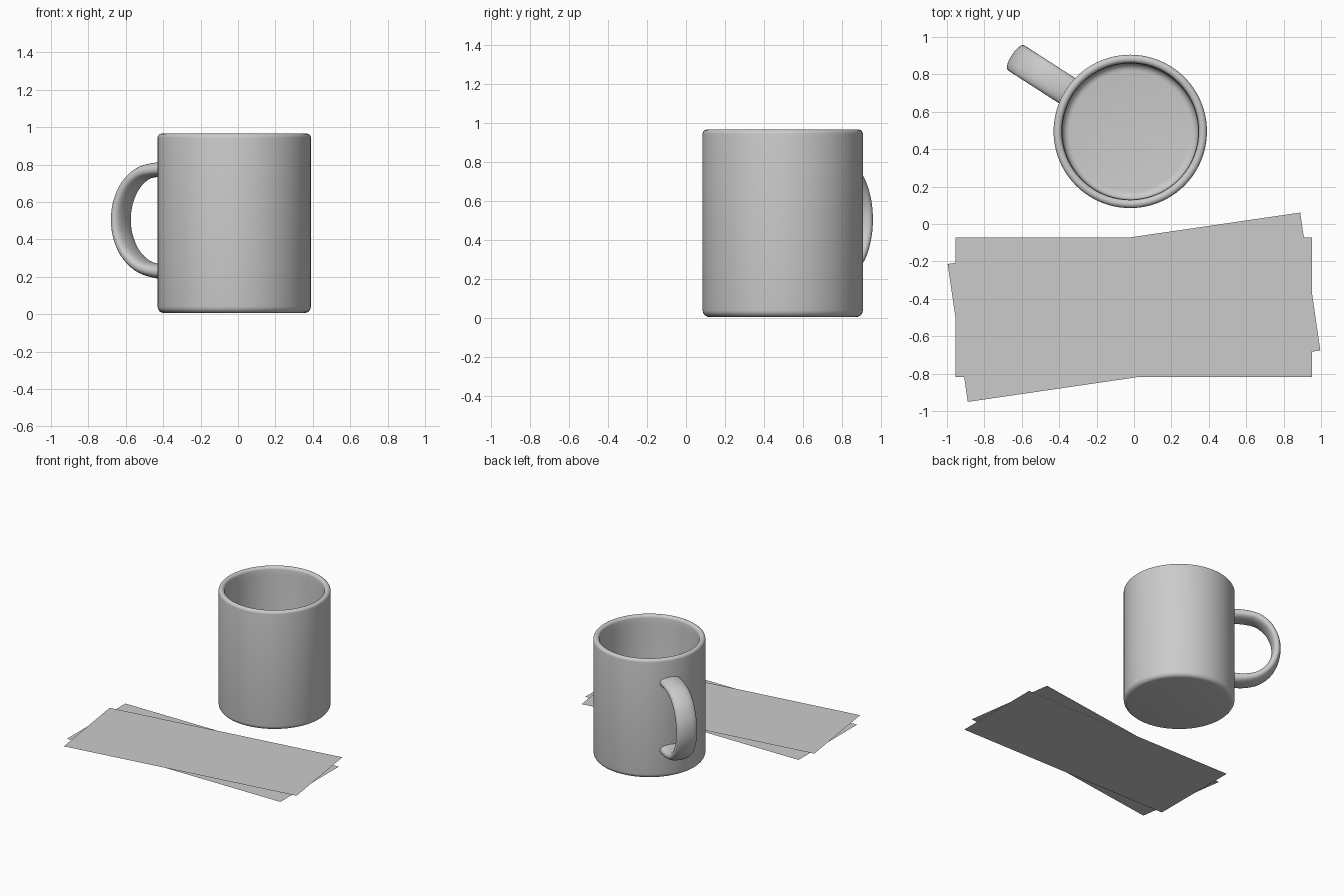
import bpy, bmesh, math
from mathutils import Vector

if "Cube" in bpy.data.objects:
    bpy.data.objects.remove(bpy.data.objects["Cube"])

MUG = Vector((-0.02, 0.495, 0.0))
HANDLE_ANGLE = math.radians(147.2)


def add_object(name, bm, smooth=True):
    bmesh.ops.recalc_face_normals(bm, faces=bm.faces)
    mesh = bpy.data.meshes.new(name)
    bm.to_mesh(mesh)
    bm.free()
    ob = bpy.data.objects.new(name, mesh)
    bpy.context.collection.objects.link(ob)
    if smooth:
        bpy.ops.object.select_all(action='DESELECT')
        ob.select_set(True)
        bpy.context.view_layer.objects.active = ob
        bpy.ops.object.shade_smooth_by_angle(angle=math.radians(40))
    return ob


def arc(r, z, radius, start, end, steps=5):
    """Quarter-round corner points in the (radius, height) plane."""
    angles = [math.radians(start + (end - start) * i / steps) for i in range(steps + 1)]
    return [(r + radius * math.cos(a), z + radius * math.sin(a)) for a in angles]


def lathe(name, profile, location, segments=96):
    bm = bmesh.new()
    verts = [bm.verts.new((r, 0, z)) for r, z in profile]
    edges = [bm.edges.new(pair) for pair in zip(verts, verts[1:])]
    bmesh.ops.spin(bm, geom=verts + edges, axis=(0, 0, 1), cent=(0, 0, 0),
                   angle=math.tau, steps=segments)
    bmesh.ops.remove_doubles(bm, verts=bm.verts, dist=1e-5)
    ob = add_object(name, bm)
    ob.location = location
    return ob


def smooth_path(points, steps=6):
    """Catmull-Rom curve through the points."""
    p = [Vector(q) for q in points]
    p = [2 * p[0] - p[1]] + p + [2 * p[-1] - p[-2]]
    out = []
    for a, b, c, d in zip(p, p[1:], p[2:], p[3:]):
        for i in range(steps):
            t = i / steps
            out.append(0.5 * (2 * b + (c - a) * t + (2 * a - 5 * b + 4 * c - d) * t * t
                              + (3 * b - a - 3 * c + d) * t ** 3))
    return out + [p[-2]]


def sheet(name, size, centre, angle):
    bm = bmesh.new()
    w, d = size[0] / 2, size[1] / 2
    bm.faces.new([bm.verts.new((x, y, 0)) for x, y in ((-w, -d), (w, -d), (w, d), (-w, d))])
    ob = add_object(name, bm, smooth=False)
    ob.location = centre
    ob.rotation_euler.z = math.radians(angle)
    if ob.data.polygons[0].normal.z < 0:
        ob.data.flip_normals()
    return ob


# Mug body: base, outer wall, rounded lip, inner wall and floor
profile = ([(0, 0.006)] + arc(0.375, 0.041, 0.035, -90, 0)
           + arc(0.388, 0.943, 0.022, 0, 90) + arc(0.388, 0.943, 0.022, 90, 180)
           + [(0.363, 0.90)] + arc(0.323, 0.09, 0.04, 0, -90) + [(0, 0.05)])
lathe("mug_body", profile, MUG)

# Mug handle: flattened round section swept along a D-shaped path
path = smooth_path([(0.385, 0.773), (0.48, 0.773), (0.58, 0.752), (0.66, 0.688),
                    (0.708, 0.595), (0.721, 0.50), (0.706, 0.41), (0.66, 0.323),
                    (0.58, 0.257), (0.48, 0.23), (0.385, 0.23)])
bm = bmesh.new()
rings = []
SIDES = 28
for i, point in enumerate(path):
    tangent = (path[min(i + 1, len(path) - 1)] - path[max(i - 1, 0)]).normalized()
    normal = Vector((-tangent.y, tangent.x))
    thick = 0.042 - 0.010 * math.sin(math.pi * i / (len(path) - 1))
    ring = []
    for k in range(SIDES):
        a = math.tau * k / SIDES
        c, s = math.cos(a), math.sin(a)
        u = math.copysign(abs(c) ** 0.85, c) * thick
        v = math.copysign(abs(s) ** 0.85, s) * 0.08
        q = point + normal * u
        ring.append(bm.verts.new((q.x, v, q.y)))
    rings.append(ring)
for r0, r1 in zip(rings, rings[1:]):
    for k in range(SIDES):
        n = (k + 1) % SIDES
        bm.faces.new((r0[k], r0[n], r1[n], r1[k]))
handle = add_object("mug_handle", bm)
handle.location = MUG
handle.rotation_euler.z = HANDLE_ANGLE

# Two thin sheets, the upper one turned
sheet("lower_sheet", (1.905, 0.745), (-0.002, -0.445, 0.0), 0)
sheet("upper_sheet", (1.905, 0.745), (0.0, -0.445, 0.008), 8.3)

# Trim handle ends that would poke through the inner wall
bm = bmesh.new()
bmesh.ops.create_cone(bm, cap_ends=True, segments=96, radius1=0.385, radius2=0.385, depth=1.2)
cutter = add_object("handle_trim_cutter", bm, smooth=False)
cutter.location = MUG + Vector((0, 0, 0.5))
cutter.hide_render = True
cutter.hide_set(True)
for end in (0, -1):
    bm = bmesh.new()
    bm.from_mesh(handle.data)
    open_edges = [e for e in bm.edges if e.is_boundary]
    bmesh.ops.holes_fill(bm, edges=open_edges, sides=0)
    bm.to_mesh(handle.data)
    bm.free()
trim = handle.modifiers.new("trim", 'BOOLEAN')
trim.operation = 'DIFFERENCE'
trim.object = cutter
